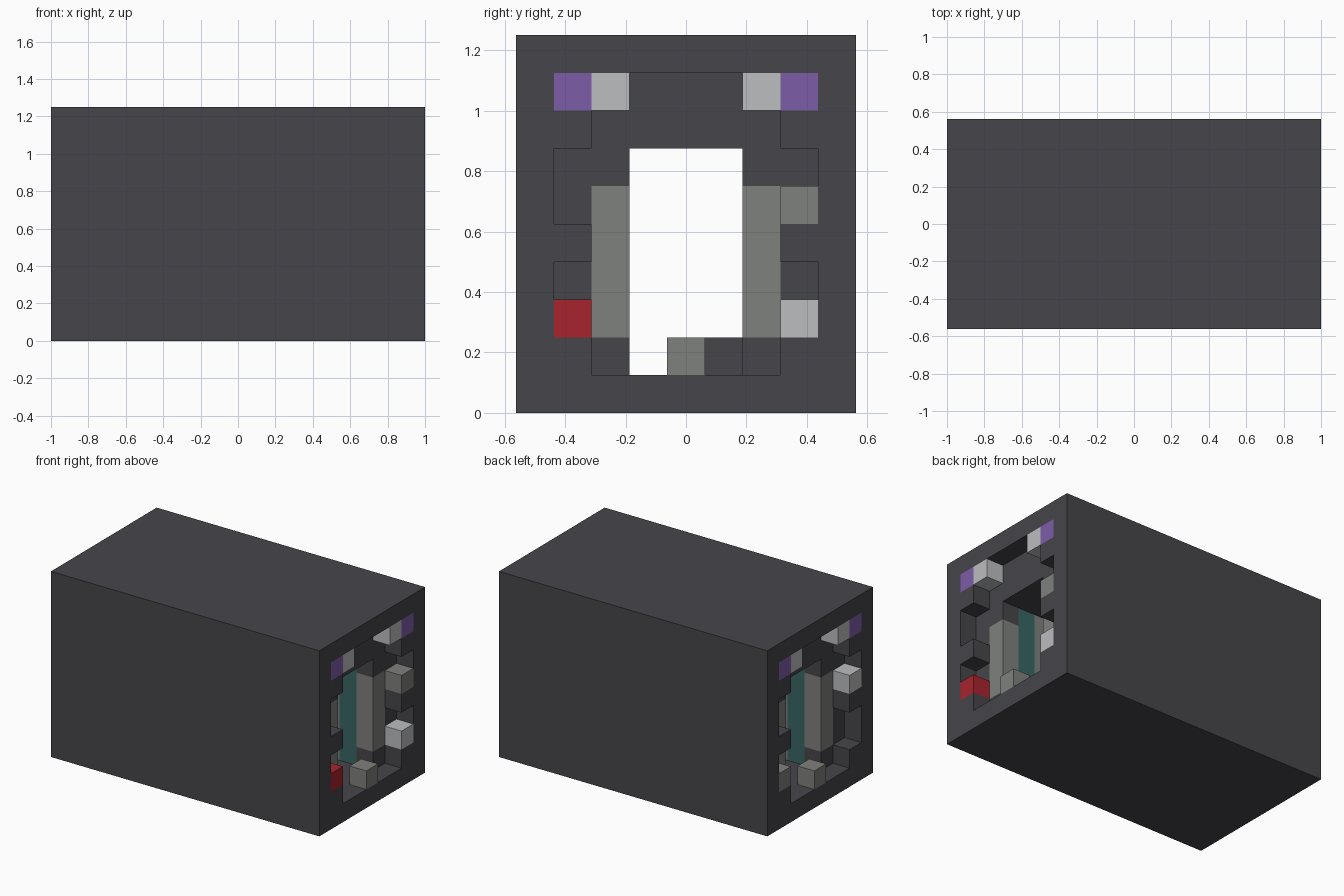
import bpy, bmesh
from mathutils import Vector

cube = bpy.data.objects.get("Cube")
if cube:
    bpy.data.objects.remove(cube, do_unlink=True)

U = 0.125                      # block size
LENGTH, WIDTH, HEIGHT = 16, 9, 10


def srgb(*rgb):
    return [((c / 255 + 0.055) / 1.055) ** 2.4 for c in rgb] + [1.0]


# part name, material name and colour for each block letter
PARTS = {
    "#": ("housing", "charcoal", srgb(70, 69, 74)),
    "G": ("inner_wall_blocks", "stone_gray", srgb(127, 129, 125)),
    "L": ("pale_blocks", "light_gray", srgb(188, 189, 191)),
    "P": ("corner_blocks", "purple", srgb(124, 93, 169)),
    "R": ("red_block", "red", srgb(169, 35, 46)),
    "T": ("teal_ribs", "teal", srgb(56, 103, 99)),
}

SOLID = "#" * WIDTH

# End frames, rows from top to bottom
right_end = [SOLID, "#PL...LP#", "##.....##", "#.......#", "#......G#",
             "##.....##", "#.......#", "#R.....L#", "##..G..##", SOLID]
left_end = [SOLID, "#PL...LP#", "##.....##", "#.......#", "#L......#",
            "##.....##", "#.......#", "#......G#", "##..G..##", SOLID]


# Cross-sections of the passage behind the frames
def passage(wall, ends=None):
    row = "##" + wall + "..." + wall + "##"
    edge = row if ends is None else "##" + ends + "..." + ends + "##"
    return [SOLID] * 3 + [edge] + [row] * 4 + [edge, SOLID]


doorway, rib, corridor = passage("G", "#"), passage("T"), passage("G")
step = corridor[:8] + ["##G..#G##", SOLID]
layers = ([left_end, doorway, rib] + [corridor] * 4 + [step] * 2
          + [corridor] * 4 + [rib, doorway, right_end])

cells = {}
for i, layer in enumerate(layers):
    for r, row in enumerate(layer):
        for j, letter in enumerate(row):
            if letter != ".":
                cells[i, j, HEIGHT - 1 - r] = letter

centre = Vector((LENGTH / 2, WIDTH / 2, 0))


def build_part(letter, name, mat_name, colour):
    """Skin every block of one colour, keeping only exposed sides."""
    bm = bmesh.new()
    for cell, kind in cells.items():
        if kind != letter:
            continue
        mid = Vector(cell) + Vector((0.5, 0.5, 0.5)) - centre
        for axis in range(3):
            for sign in (-1, 1):
                n = Vector((0, 0, 0))
                n[axis] = sign
                if tuple(int(c + d) for c, d in zip(cell, n)) in cells:
                    continue
                a = Vector((0, 0, 0))
                a[(axis + 1) % 3] = 1
                b = n.cross(a)
                corners = [(-1, -1), (1, -1), (1, 1), (-1, 1)]
                bm.faces.new([bm.verts.new((mid + (n + a * s + b * t) / 2) * U)
                              for s, t in corners])
    # Join the block sides into large flat faces
    bmesh.ops.remove_doubles(bm, verts=bm.verts, dist=0.001)
    bmesh.ops.dissolve_limit(bm, angle_limit=0.01, verts=bm.verts, edges=bm.edges)
    mesh = bpy.data.meshes.new(name)
    bm.to_mesh(mesh)
    bm.free()
    mat = bpy.data.materials.new(mat_name)
    mat.use_nodes = True
    mat.diffuse_color = colour
    mat.node_tree.nodes["Principled BSDF"].inputs["Base Color"].default_value = colour
    mesh.materials.append(mat)
    bpy.context.collection.objects.link(bpy.data.objects.new(name, mesh))


for letter, spec in PARTS.items():
    build_part(letter, *spec)
